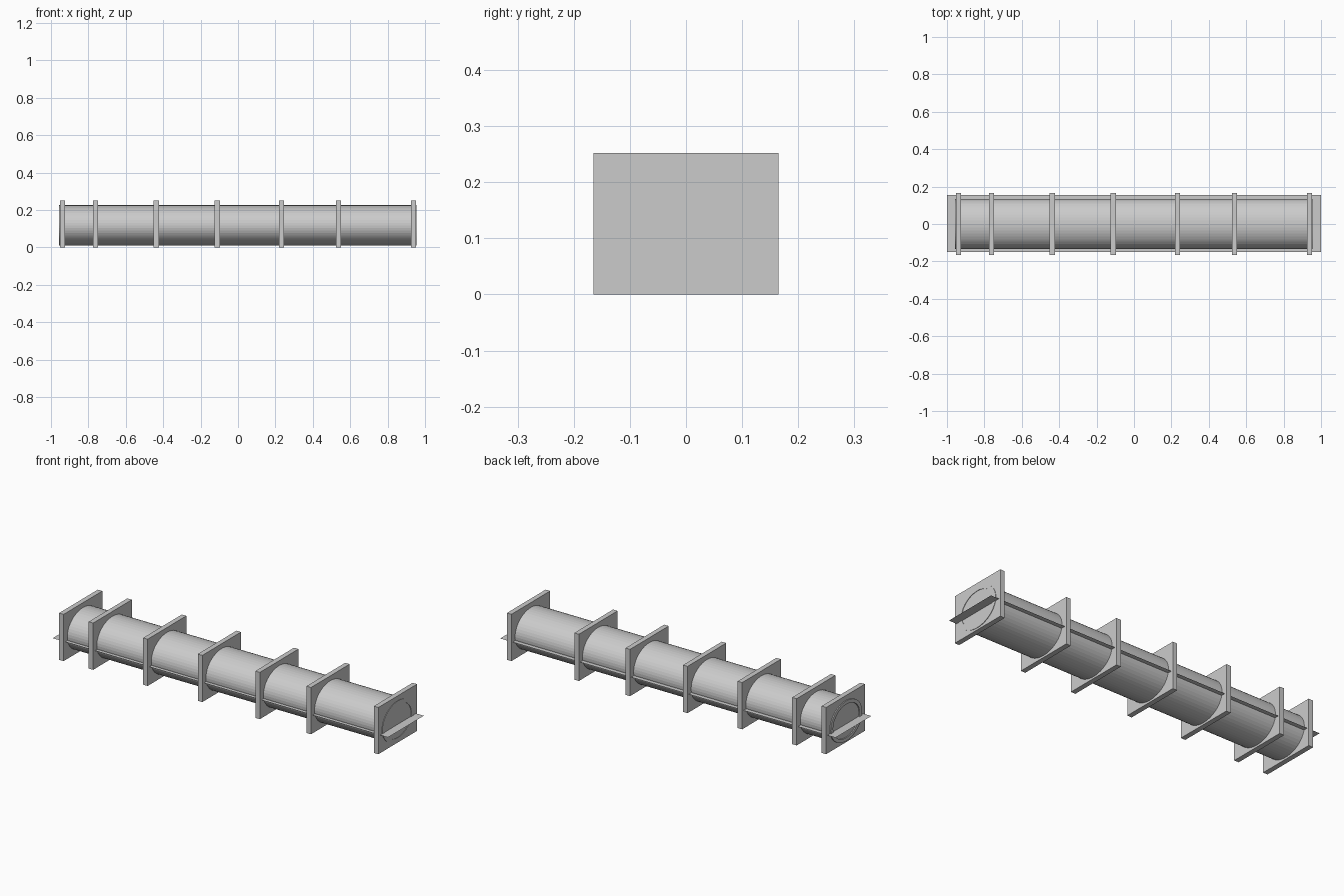
import bpy, bmesh, math

if "Cube" in bpy.data.objects:
    bpy.data.objects.remove(bpy.data.objects["Cube"])

SIDES = 48
TUBE_Z = 0.118


def make_object(name, bm):
    bmesh.ops.recalc_face_normals(bm, faces=bm.faces)
    mesh = bpy.data.meshes.new(name)
    bm.to_mesh(mesh)
    bm.free()
    obj = bpy.data.objects.new(name, mesh)
    bpy.context.collection.objects.link(obj)
    return obj


def ellipse_ring(bm, x, ry, rz):
    angles = [2 * math.pi * i / SIDES for i in range(SIDES)]
    return [bm.verts.new((x, ry * math.cos(a), TUBE_Z + rz * math.sin(a))) for a in angles]


# Hollow oval tube: four rings joined in a closed loop
bm = bmesh.new()
x0, x1 = -0.957, 0.955
rings = [ellipse_ring(bm, x, ry, rz) for x, ry, rz in (
    (x0, 0.134, 0.108), (x1, 0.134, 0.108), (x1, 0.113, 0.090), (x0, 0.113, 0.090))]
for k in range(4):
    a, b = rings[k], rings[(k + 1) % 4]
    for i in range(SIDES):
        j = (i + 1) % SIDES
        bm.faces.new((a[i], a[j], b[j], b[i]))
make_object("oval_tube", bm)

# Rectangular bulkhead plates along the tube
for n, x in enumerate((-0.938, -0.762, -0.437, -0.111, 0.232, 0.537, 0.939)):
    bm = bmesh.new()
    bmesh.ops.create_cube(bm, size=1)
    bmesh.ops.scale(bm, vec=(0.027, 0.33, 0.252), verts=bm.verts)
    bmesh.ops.translate(bm, vec=(x, 0, 0.126), verts=bm.verts)
    make_object(f"bulkhead_plate_{n + 1}", bm)

# Thin flat sheet running the full length
bm = bmesh.new()
bmesh.ops.create_grid(bm, x_segments=1, y_segments=1, size=1)
bmesh.ops.scale(bm, vec=(1, 0.153, 1), verts=bm.verts)
bmesh.ops.translate(bm, vec=(0, 0.002, 0.098), verts=bm.verts)
make_object("flat_sheet", bm)
